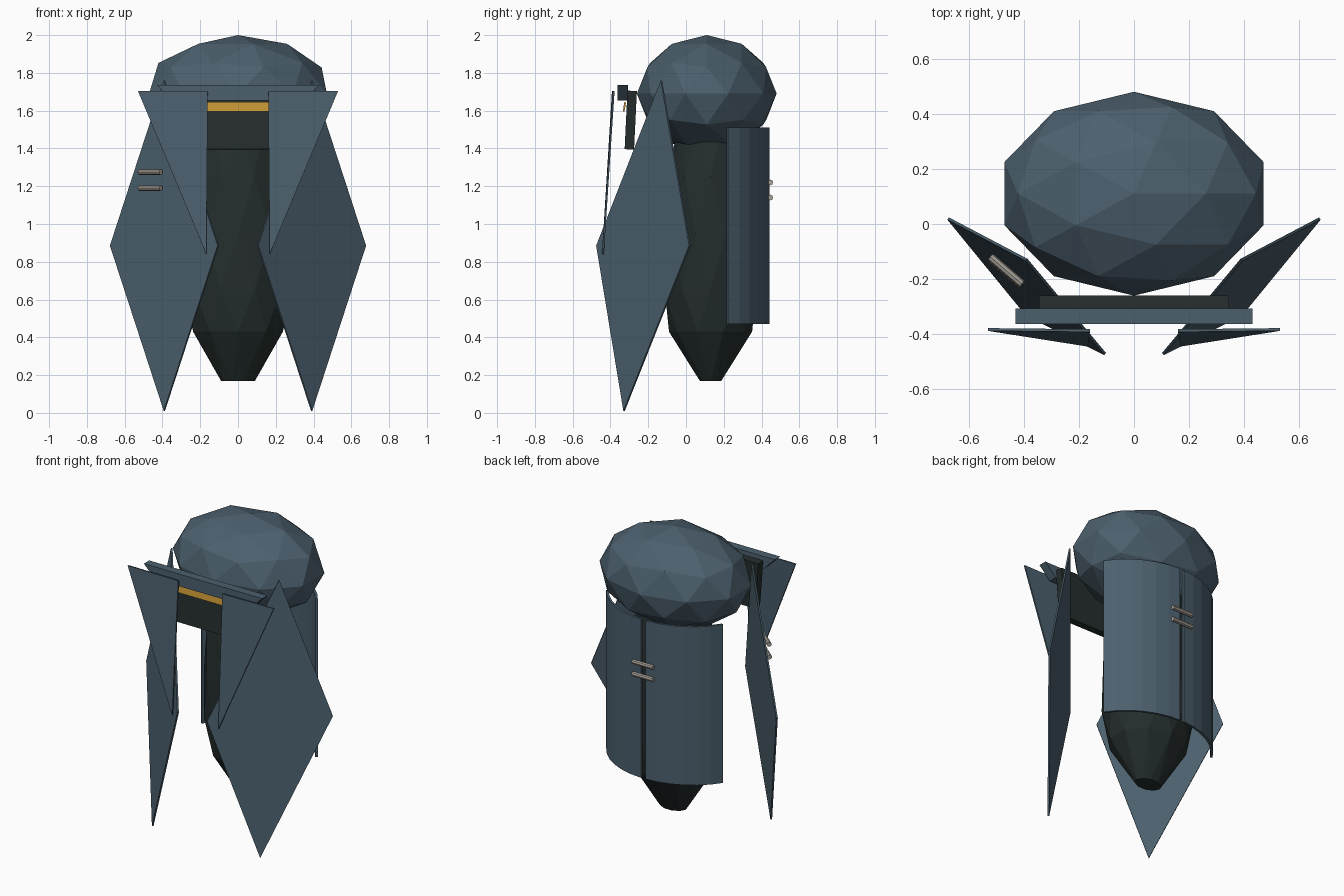
import bpy, bmesh, math
from mathutils import Vector, Matrix

if "Cube" in bpy.data.objects:
    bpy.data.objects.remove(bpy.data.objects["Cube"])


def material(name, rgb):
    m = bpy.data.materials.new(name)
    m.diffuse_color = (*rgb, 1)
    m.use_nodes = True
    m.node_tree.nodes["Principled BSDF"].inputs["Base Color"].default_value = m.diffuse_color
    return m


SLATE = material("slate_blue", (0.072, 0.117, 0.155))
DARK = material("dark_green_black", (0.018, 0.027, 0.026))
GOLD = material("amber", (0.56, 0.30, 0.035))
METAL = material("pale_metal", (0.38, 0.35, 0.31))


def finish(name, bm, mat):
    bmesh.ops.recalc_face_normals(bm, faces=bm.faces)
    me = bpy.data.meshes.new(name)
    bm.to_mesh(me)
    bm.free()
    me.materials.append(mat)
    ob = bpy.data.objects.new(name, me)
    bpy.context.collection.objects.link(ob)
    return ob


def plate(name, pts, t, mat):
    """Flat polygon thickened evenly along its normal."""
    pts = [Vector(p) for p in pts]
    n = (pts[1] - pts[0]).cross(pts[2] - pts[0]).normalized() * t / 2
    bm = bmesh.new()
    a = [bm.verts.new(p - n) for p in pts]
    b = [bm.verts.new(p + n) for p in pts]
    bm.faces.new(a)
    bm.faces.new(b)
    k = len(pts)
    for i in range(k):
        j = (i + 1) % k
        bm.faces.new((a[i], a[j], b[j], b[i]))
    return finish(name, bm, mat)


def bar(name, center, axis, length, width, mat):
    """Chamfered rod along an axis in the xy plane."""
    bm = bmesh.new()
    bmesh.ops.create_cone(bm, cap_ends=True, segments=8, radius1=width / 2,
                          radius2=width / 2, depth=length)
    rot = Vector(axis).to_track_quat('Z', 'Y').to_matrix().to_4x4()
    bmesh.ops.transform(bm, matrix=Matrix.Translation(center) @ rot, verts=bm.verts)
    return finish(name, bm, mat)


# Faceted hood
bm = bmesh.new()
bmesh.ops.create_icosphere(bm, subdivisions=2, radius=1)
for v in bm.verts:
    v.co = Vector((v.co.x * 0.495, v.co.y * 0.37 + 0.11, v.co.z * 0.31 + 1.69))
finish("hood", bm, SLATE)

# Tapered faceted body: (height, x radius, y radius)
rings = [(0.17, 0.09, 0.06), (0.43, 0.25, 0.22), (0.65, 0.29, 0.255),
         (0.95, 0.295, 0.26), (1.25, 0.275, 0.23), (1.5, 0.22, 0.18)]
N = 10
bm = bmesh.new()
loops = []
for r, (z, rx, ry) in enumerate(rings):
    loops.append([])
    for i in range(N):
        a = 2 * math.pi * (i + 0.5 * (r % 2)) / N
        loops[-1].append(bm.verts.new((rx * math.cos(a), 0.13 + ry * math.sin(a), z)))
for r in range(len(rings) - 1):
    lo, hi, odd = loops[r], loops[r + 1], r % 2
    for i in range(N):
        j = (i + 1) % N
        if odd:
            bm.faces.new((lo[i], hi[j], hi[i]))
            bm.faces.new((lo[i], lo[j], hi[j]))
        else:
            bm.faces.new((lo[i], lo[j], hi[i]))
            bm.faces.new((lo[j], hi[j], hi[i]))
bm.faces.new(loops[0])
bm.faces.new(loops[-1])
finish("body", bm, DARK)

for side, s in (("left", -1), ("right", 1)):
    # Long diamond wings
    plate(side + "_diamond_wing",
          [(s * 0.39, -0.13, 1.76), (s * 0.675, 0.02, 0.885),
           (s * 0.39, -0.328, 0.01), (s * 0.105, -0.472, 0.885)], 0.01, SLATE)
    # Triangular front lapels
    plate(side + "_lapel",
          [(s * 0.53, -0.383, 1.705), (s * 0.16, -0.387, 1.705),
           (s * 0.168, -0.44, 0.84)], 0.01, SLATE)
    # Curved back shells
    bm = bmesh.new()
    outer, inner, steps = [], [], 6
    for i in range(steps + 1):
        a = math.radians(30 + 58.2 * i / steps)
        c, d = s * math.cos(a), math.sin(a)
        outer.append((c * 0.49, d * 0.443))
        inner.append((c * 0.475, d * 0.428))
    prof = outer + inner[::-1]
    low = [bm.verts.new((x, y, 0.47)) for x, y in prof]
    top = [bm.verts.new((x, y, 1.51)) for x, y in prof]
    k = len(prof)
    for i in range(k):
        j = (i + 1) % k
        bm.faces.new((low[i], low[j], top[j], top[i]))
    for i in range(steps):
        for ring in (low, top):
            bm.faces.new((ring[i], ring[i + 1], ring[k - 2 - i], ring[k - 1 - i]))
    finish(side + "_back_shell", bm, SLATE)

# Collar bar with undercut ends
plate("collar_bar", [(-0.43, -0.335, 1.735), (0.43, -0.335, 1.735),
                     (0.35, -0.335, 1.655), (-0.35, -0.335, 1.655)], 0.055, SLATE)
# Chest panel behind the collar
plate("chest_panel", [(-0.345, -0.285, 1.705), (0.345, -0.285, 1.705),
                      (0.31, -0.3, 1.395), (-0.31, -0.3, 1.395)], 0.05, DARK)
# Amber strip
plate("amber_strip", [(-0.32, -0.322, 1.645), (0.32, -0.322, 1.645),
                      (0.32, -0.33, 1.595), (-0.32, -0.33, 1.595)], 0.009, GOLD)

# Metal clasps on the left wing and across the back seam
for n, z in enumerate((1.275, 1.19), 1):
    bar(f"wing_clasp_{n}", (-0.465, -0.17 - 0.05 * (1.23 - z), z),
        (0.105, -0.09, 0), 0.15, 0.03, METAL)
for n, z in enumerate((1.22, 1.14), 1):
    bar(f"back_clasp_{n}", (0, 0.446, z), (1, 0, 0), 0.15, 0.03, METAL)
